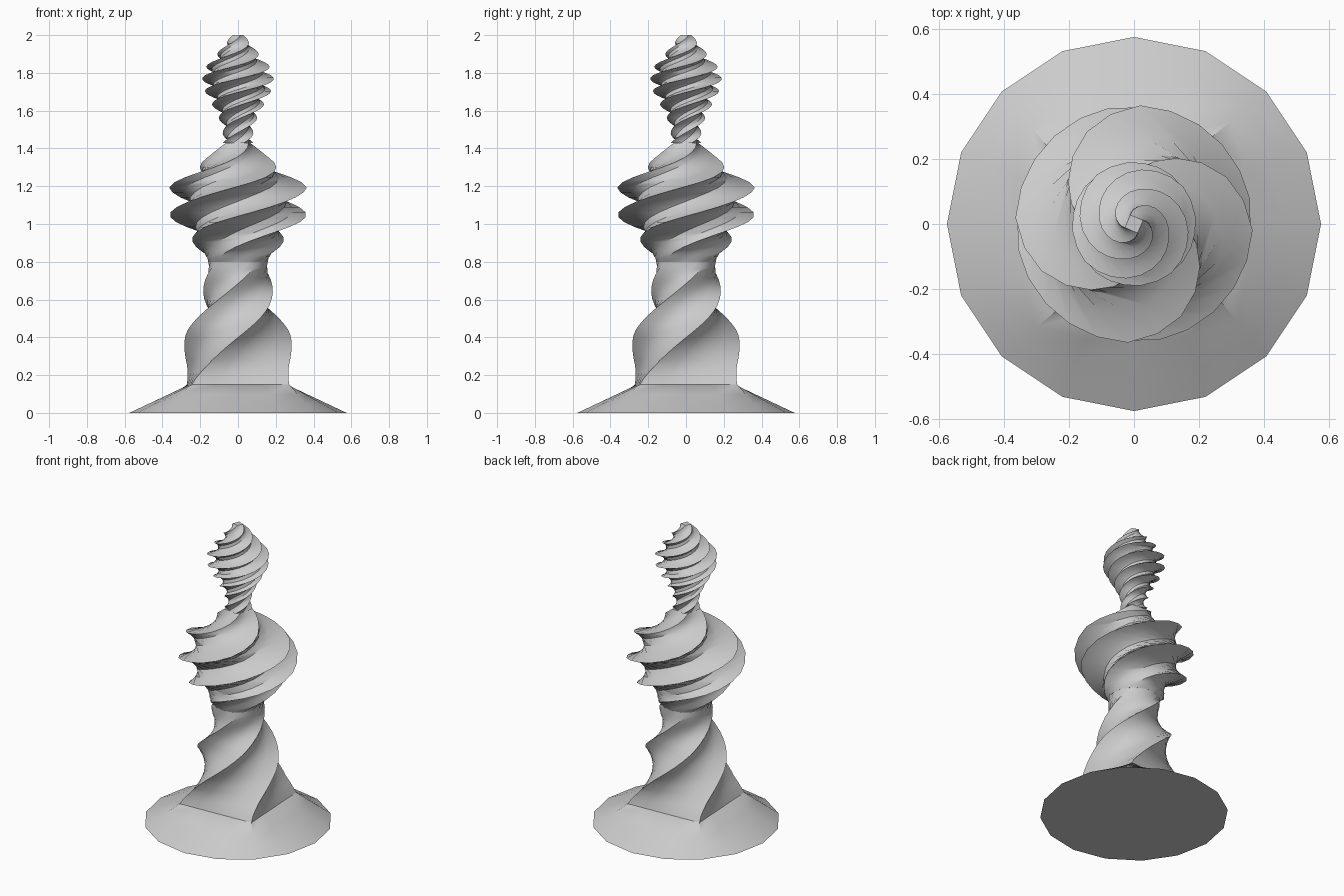
import bpy, bmesh, math

if "Cube" in bpy.data.objects:
    bpy.data.objects.remove(bpy.data.objects["Cube"])

grey = bpy.data.materials.new("stone_grey")
grey.diffuse_color = (0.6, 0.6, 0.6, 1)
grey.use_nodes = True
grey.node_tree.nodes["Principled BSDF"].inputs["Base Color"].default_value = grey.diffuse_color


def lerp_table(table, z):
    for (z0, *a), (z1, *b) in zip(table, table[1:]):
        if z <= z1 + 1e-6:
            t = (z - z0) / (z1 - z0)
            return [p + (q - p) * t for p, q in zip(a, b)]
    return table[-1][1:]


def section(z, radius, angle, roundness):
    """16 points: a square with corner at `angle`, blended towards a circle."""
    pts = []
    for k in range(16):
        side, f = divmod(k, 4)
        a0 = math.radians(angle + side * 90)
        a1 = a0 + math.pi / 2
        f /= 4
        c = a0 + f * math.pi / 2
        x = (math.cos(a0) * (1 - f) + math.cos(a1) * f) * (1 - roundness) + math.cos(c) * roundness
        y = (math.sin(a0) * (1 - f) + math.sin(a1) * f) * (1 - roundness) + math.sin(c) * roundness
        pts.append((x * radius, y * radius, z))
    return pts


def loft(name, rings):
    bm = bmesh.new()
    vs = [[bm.verts.new(p) for p in r] for r in rings]
    for lo, hi in zip(vs, vs[1:]):
        for i in range(16):
            j = (i + 1) % 16
            bm.faces.new((lo[i], lo[j], hi[j], hi[i]))
    bm.faces.new(vs[0][::-1])
    bm.faces.new(vs[-1])
    me = bpy.data.meshes.new(name)
    bm.to_mesh(me)
    bm.free()
    me.materials.append(grey)
    ob = bpy.data.objects.new(name, me)
    bpy.context.collection.objects.link(ob)
    bpy.context.view_layer.objects.active = ob
    ob.select_set(True)
    bpy.ops.object.shade_smooth_by_angle(angle=math.radians(32))
    ob.select_set(False)


def twisted(name, table, a0, turn, steps, power=1.0):
    """Table rows: height, corner radius, roundness."""
    z0, z1 = table[0][0], table[-1][0]
    rings = []
    for i in range(steps + 1):
        t = i / steps
        z = z0 + (z1 - z0) * t
        radius, rnd = lerp_table(table, z)
        rings.append(section(z, radius, a0 + turn * t ** power, rnd))
    loft(name, rings)


# flared foot: round rim rising to a square
foot_a, foot_b = section(0, 0.575, 45, 1), section(0.15, 0.365, 48, 0)
loft("foot", [[tuple(p + (q - p) * t for p, q in zip(u, v)) for u, v in zip(foot_a, foot_b)]
              for t in (0, 0.33, 0.67, 1)])

# stem: square twisting half a turn while it becomes round
twisted("stem", [(0.15, 0.365, 0), (0.25, 0.315, 0), (0.34, 0.292, 0), (0.43, 0.275, 0),
                 (0.53, 0.235, 0), (0.6, 0.205, 0.05), (0.66, 0.185, 0.2), (0.72, 0.172, 0.55),
                 (0.8, 0.158, 1)], 48, 177, 20, 1.5)

# large bulb: one full turn
twisted("large_bulb", [(0.8, 0.158, 1), (0.86, 0.205, 0.5), (0.93, 0.268, 0.1), (1.0, 0.34, 0),
                       (1.05, 0.365, 0), (1.2, 0.365, 0), (1.25, 0.315, 0), (1.3, 0.24, 0),
                       (1.36, 0.15, 0), (1.43, 0.085, 0)], 42, 360, 24)

# small bulb: two full turns
twisted("small_bulb", [(1.43, 0.085, 0), (1.5, 0.08, 0), (1.57, 0.105, 0), (1.65, 0.148, 0),
                       (1.72, 0.185, 0), (1.74, 0.19, 0), (1.8, 0.19, 0), (1.84, 0.165, 0),
                       (1.89, 0.12, 0), (1.95, 0.075, 0), (2.0, 0.03, 0)], 22, 720, 48)
